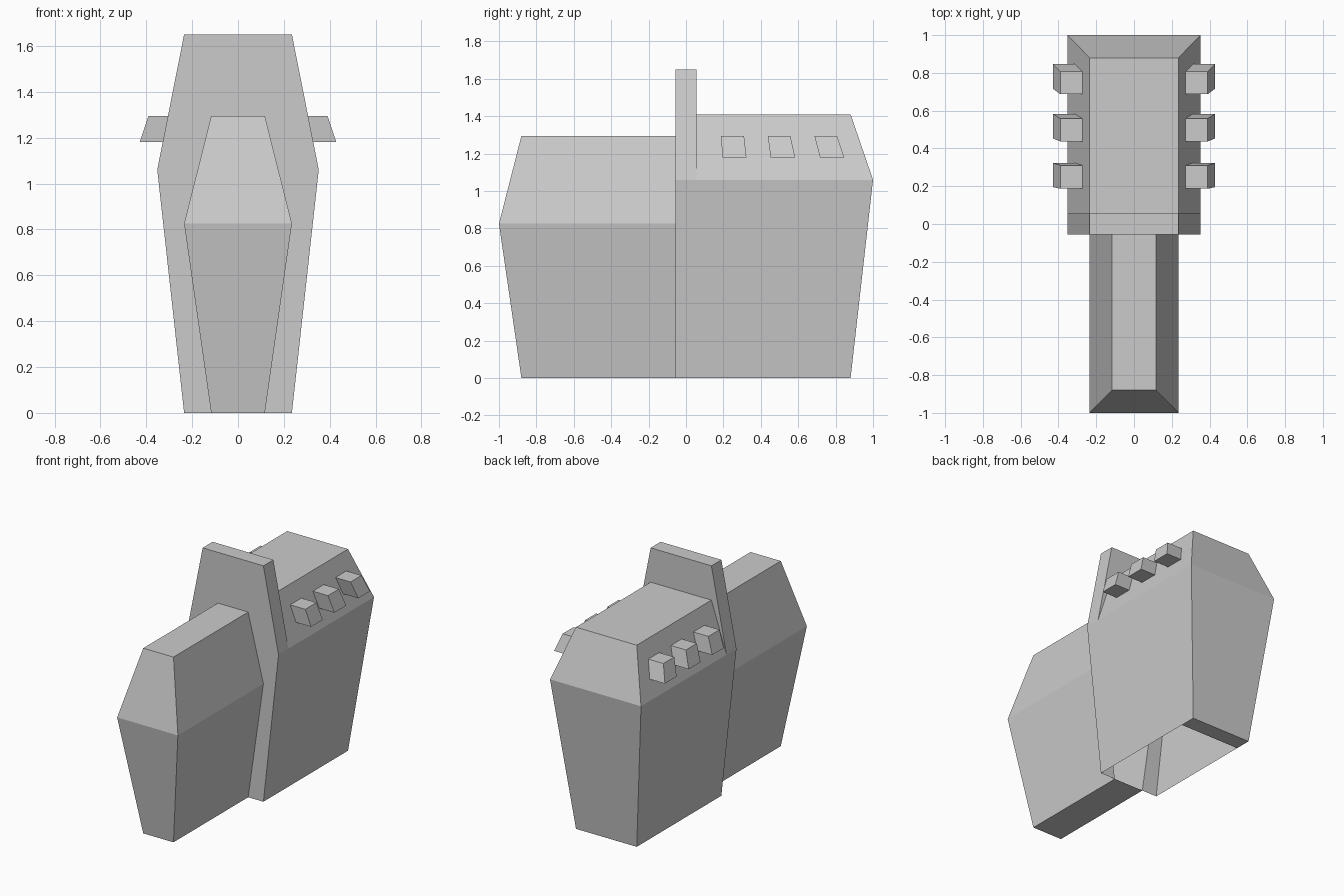
import bpy, bmesh

if "Cube" in bpy.data.objects:
    bpy.data.objects.remove(bpy.data.objects["Cube"])

# profiles: (half width, far y, z)
FRONT = [(0.117, -0.88, 0.0), (0.235, -1.0, 0.825), (0.117, -0.88, 1.295)]
REAR = [(0.235, 0.88, 0.0), (0.352, 1.0, 1.06), (0.235, 0.88, 1.41)]
COLLAR = [(0.235, 0.0), (0.352, 1.06), (0.235, 1.65)]
Y0, Y1 = -0.055, 0.055


def make(name, faces):
    """Build an object from lists of corner points, welding shared corners."""
    bm = bmesh.new()
    for f in faces:
        bm.faces.new([bm.verts.new(p) for p in f])
    bmesh.ops.remove_doubles(bm, verts=bm.verts, dist=1e-4)
    bmesh.ops.recalc_face_normals(bm, faces=bm.faces)
    me = bpy.data.meshes.new(name)
    bm.to_mesh(me)
    bm.free()
    ob = bpy.data.objects.new(name, me)
    bpy.context.collection.objects.link(ob)
    return ob


def hull(profile, starts):
    """Side walls, end wall and top of a faceted hull open at its inner end."""
    faces = []
    for (w, y, z), (w2, y2, z2), s in zip(profile, profile[1:], starts):
        for k in (-1, 1):
            faces.append([(k*w, s, z), (k*w, y, z), (k*w2, y2, z2), (k*w2, s, z2)])
        faces.append([(-w, y, z), (w, y, z), (w2, y2, z2), (-w2, y2, z2)])
    w, y, z = profile[-1]
    faces.append([(-w, starts[-1], z), (w, starts[-1], z), (w, y, z), (-w, y, z)])
    return faces


def floor(w, a, b):
    return [(-w, a, 0), (w, a, 0), (w, b, 0), (-w, b, 0)]


# narrow front body, with closed floor
make("front_body", hull(FRONT, (Y0, Y0)) + [floor(0.117, -0.88, Y0)])

# wide rear body, open below apart from a strip at the back
make("rear_body", hull(REAR, (Y0, Y1)) + [floor(0.235, 0.765, 0.88)])

# raised collar: front wall around the front body, rim and back wall
outer = [(w, z) for w, z in COLLAR] + [(-w, z) for w, z in reversed(COLLAR)]
inner = [(w, z) for w, _, z in FRONT] + [(-w, z) for w, _, z in reversed(FRONT)]
faces = []
for i in range(5):
    quad = [outer[i], outer[i+1], inner[i+1], inner[i]]
    faces.append([(x, Y0, z) for x, z in quad])
for i in (1, 2, 3):
    (x, z), (x2, z2) = outer[i], outer[i+1]
    faces.append([(x, Y0, z), (x2, Y0, z2), (x2, Y1, z2), (x, Y1, z)])
w, zt = COLLAR[2]
zr = REAR[2][2]
faces.append([(-w, Y1, zr), (w, Y1, zr), (w, Y1, zt), (-w, Y1, zt)])
for k in (-1, 1):
    faces.append([(k*0.352, Y1, 1.06), (k*w, Y1, zt), (k*w, Y1, zr)])
make("collar", faces)

# six slanted side blocks: y range at top, y range at bottom
blocks = [(0.187, 0.31, 0.195, 0.323),
          (0.437, 0.558, 0.453, 0.583),
          (0.687, 0.807, 0.716, 0.846)]
ZT, ZB, XT, XB = 1.295, 1.18, 0.273, 0.312
for k, side in ((1, "right"), (-1, "left")):
    for n, (a, b, c, d) in enumerate(blocks):
        top = [(k*XT, a, ZT), (k*(XT+0.117), a, ZT), (k*(XT+0.117), b, ZT), (k*XT, b, ZT)]
        bot = [(k*XB, c, ZB), (k*(XB+0.117), c, ZB), (k*(XB+0.117), d, ZB), (k*XB, d, ZB)]
        walls = [[top[i], top[(i+1) % 4], bot[(i+1) % 4], bot[i]] for i in range(4)]
        make(f"block_{side}_{n+1}", [top, bot] + walls)
